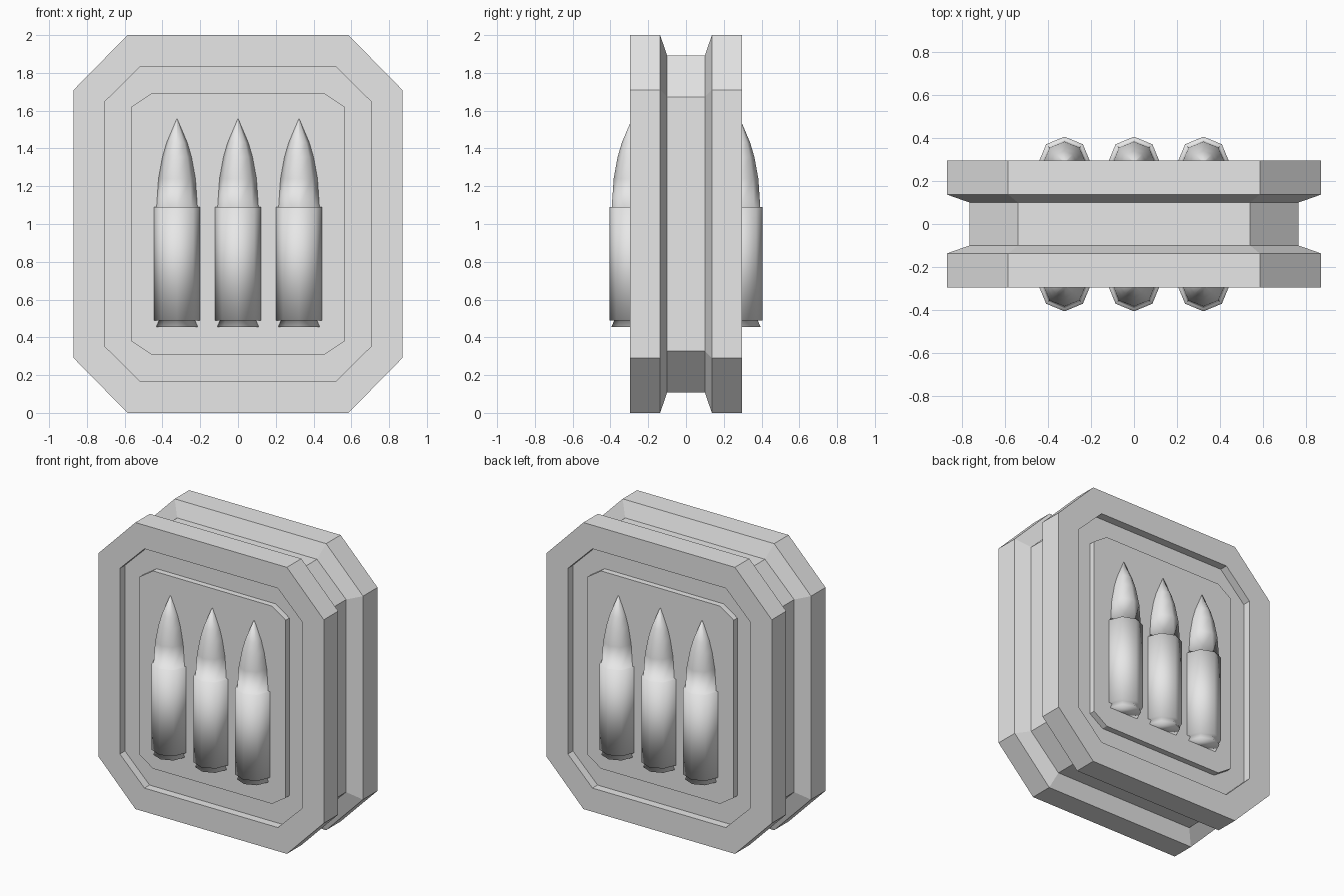
import bpy
import bmesh
from math import cos, sin, pi

cube = bpy.data.objects.get("Cube")
if cube:
    bpy.data.objects.remove(cube)

grey = bpy.data.materials.new("plain_grey")
grey.use_nodes = True
grey.diffuse_color = (0.8, 0.8, 0.8, 1)
grey.node_tree.nodes["Principled BSDF"].inputs["Base Color"].default_value = (0.8, 0.8, 0.8, 1)


def loft(name, rings, smooth=False):
    """Skin a row of equal-length point rings and cap both ends."""
    bm = bmesh.new()
    loops = [[bm.verts.new(p) for p in ring] for ring in rings]
    for a, b in zip(loops, loops[1:]):
        for i in range(len(a)):
            j = (i + 1) % len(a)
            bm.faces.new((a[i], a[j], b[j], b[i]))
    bm.faces.new(loops[0])
    bm.faces.new(loops[-1][::-1])
    bmesh.ops.remove_doubles(bm, verts=bm.verts, dist=0.0005)
    bmesh.ops.recalc_face_normals(bm, faces=bm.faces)
    for f in bm.faces:
        f.smooth = smooth
    mesh = bpy.data.meshes.new(name)
    bm.to_mesh(mesh)
    bm.free()
    mesh.materials.append(grey)
    return mesh


def place(name, mesh, location=(0, 0, 0)):
    obj = bpy.data.objects.new(name, mesh)
    obj.location = location
    bpy.context.collection.objects.link(obj)
    return obj


def octagon(y, half_x, flat_x, half_z, flat_z):
    """Rectangle with cut corners, centred on z = 1."""
    quarter = [(half_x, flat_z), (flat_x, half_z)]
    half = quarter + [(-x, z) for x, z in quarter[::-1]]
    return [(x, y, 1 + z) for x, z in half + [(-x, -z) for x, z in half]]


# Case: raised panel, groove, rim, and narrow waist, mirrored front to back
panel = (0.565, 0.46, 0.69, 0.62)
recess = (0.705, 0.515, 0.835, 0.648)
rim = (0.87, 0.585, 1.0, 0.71)
waist = (0.765, 0.54, 0.893, 0.672)
front = [(0.281, panel), (0.24, panel), (0.24, recess), (0.296, recess),
         (0.296, rim), (0.137, rim), (0.1, waist)]
rings = [octagon(-y, *s) for y, s in front]
rings += [octagon(y, *s) for y, s in reversed(front)]
place("case", loft("case", rings))

# Cartridges: eight-sided lathe with base rim, body and pointed tip
profile = [(0.11, 0.455), (0.095, 0.49), (0.121, 0.49), (0.121, 1.09),
           (0.108, 1.09), (0.098, 1.24), (0.077, 1.355), (0.055, 1.43),
           (0.002, 1.555)]
turns = [i * pi / 4 for i in range(8)]
cartridge = loft("cartridge", [[(r * cos(t), r * sin(t), z) for t in turns]
                               for r, z in profile], smooth=True)
for face, y in (("front", -0.285), ("back", 0.285)):
    for spot, x in (("right", -0.323), ("middle", 0), ("left", 0.323)):
        place(f"{face}_cartridge_{spot}", cartridge, (x, y, 0))
